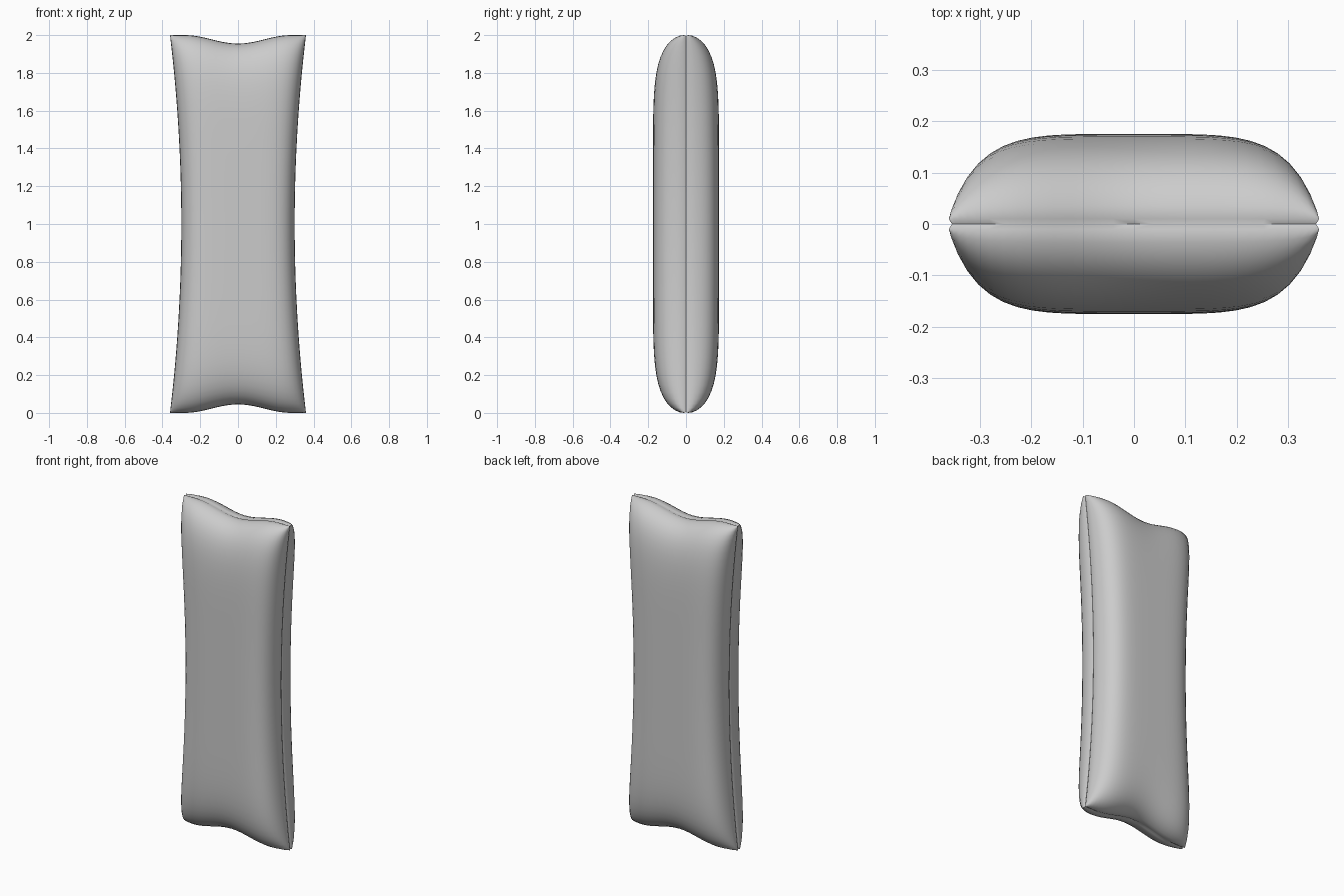
import bpy, bmesh, math

if "Cube" in bpy.data.objects:
    bpy.data.objects.remove(bpy.data.objects["Cube"])

CELLS_X, CELLS_Z = 28, 40
SEAM = 0.01          # half thickness of the piped edge


def pillow_point(s, t):
    """Map a unit grid position to the front shell of the pillow."""
    u, v = math.sin(s * math.pi / 2), math.sin(t * math.pi / 2)
    half_w = 0.30 + 0.06 * v * v                      # waisted long sides
    flare = math.sin(math.pi / 2 * min(1, abs(u) / 0.78)) ** 2
    half_h = 0.955 + 0.045 * flare                    # dipped short sides
    puff = max(0, 1 - abs(u) ** 5) ** 0.4 * max(0, 1 - abs(v) ** 8) ** 0.5
    return u * half_w, -(SEAM + 0.165 * puff), 1 + v * half_h


# Front shell
bm = bmesh.new()
bmesh.ops.create_grid(bm, x_segments=CELLS_X, y_segments=CELLS_Z, size=1)
for vert in bm.verts:
    vert.co = pillow_point(vert.co.x, vert.co.y)

# Recessed seam running round the edge
rim = [e for e in bm.edges if e.is_boundary]
new = bmesh.ops.extrude_edge_only(bm, edges=rim)["geom"]
for vert in (g for g in new if isinstance(g, bmesh.types.BMVert)):
    x, y, z = vert.co
    vert.co = (x * 0.983, 0, 1 + (z - 1) * 0.995)
bmesh.ops.recalc_face_normals(bm, faces=bm.faces)

mesh = bpy.data.meshes.new("pillow")
bm.to_mesh(mesh)
bm.free()
pillow = bpy.data.objects.new("pillow", mesh)
bpy.context.collection.objects.link(pillow)
bpy.context.view_layer.objects.active = pillow
pillow.select_set(True)

# Back shell mirrored across the seam
mirror = pillow.modifiers.new("back_half", "MIRROR")
mirror.use_axis = (False, True, False)
bpy.ops.object.modifier_apply(modifier=mirror.name)
bpy.ops.object.shade_smooth_by_angle(angle=math.radians(50))
